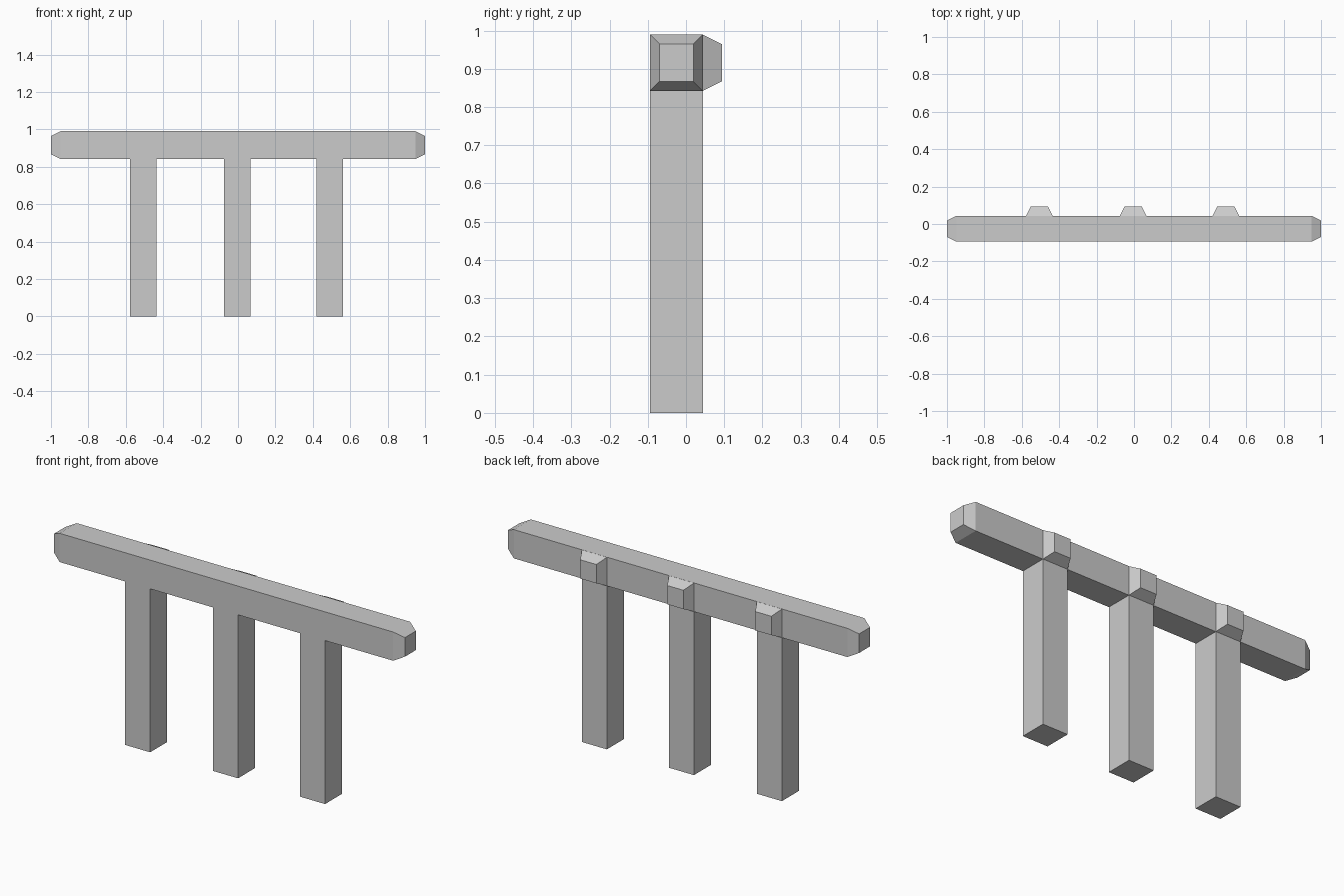
import bpy
import bmesh
from mathutils import Vector

cube = bpy.data.objects.get("Cube")
if cube:
    bpy.data.objects.remove(cube, do_unlink=True)

# Single plain grey
grey = bpy.data.materials.new("light_grey")
grey.use_nodes = True
colour = (0.6, 0.6, 0.6, 1)
grey.diffuse_color = colour
grey.node_tree.nodes["Principled BSDF"].inputs["Base Color"].default_value = colour

FRONT, BACK = -0.094, 0.044      # beam depth
BOTTOM, TOP = 0.842, 0.99        # beam height
BEVEL, INSET = 0.05, 0.025       # tapered end length and inset
POST_HALF = 0.071


def box(name, low, high, open_side=None, taper=()):
    """Box with an optional open side, and tapered caps on the listed sides."""
    low, high = Vector(low), Vector(high)
    centre, size = (low + high) / 2, high - low
    bm = bmesh.new()
    bmesh.ops.create_cube(bm, size=1)
    for v in bm.verts:
        v.co = centre + v.co * size
    bm.normal_update()

    # Extrude each tapered cap outwards and draw its rim in
    for side in map(Vector, taper):
        face = next(f for f in bm.faces if f.normal.dot(side) > 0.99)
        mid = face.calc_center_median()
        cap = bmesh.ops.extrude_discrete_faces(bm, faces=[face])["faces"][0]
        for v in cap.verts:
            offset = v.co - mid
            for axis in range(3):
                if abs(offset[axis]) > INSET:
                    v.co[axis] -= INSET if offset[axis] > 0 else -INSET
            v.co += side * BEVEL
        bm.normal_update()

    # Remove the hidden face where this part meets another
    if open_side:
        hidden = [f for f in bm.faces if f.normal.dot(Vector(open_side)) > 0.99]
        bmesh.ops.delete(bm, geom=hidden, context="FACES")
    mesh = bpy.data.meshes.new(name)
    bm.to_mesh(mesh)
    bm.free()
    mesh.materials.append(grey)
    obj = bpy.data.objects.new(name, mesh)
    bpy.context.collection.objects.link(obj)
    return obj


# Top rail with tapered ends
box("top_rail", (BEVEL - 1, FRONT, BOTTOM), (1 - BEVEL, BACK, TOP),
    taper=[(1, 0, 0), (-1, 0, 0)])

# Posts, each with a tapered stub behind the rail
for label, x in (("right", -0.506), ("middle", -0.005), ("left", 0.491)):
    x0, x1 = x - POST_HALF, x + POST_HALF
    box(label + "_post", (x0, FRONT, 0), (x1, BACK, BOTTOM), open_side=(0, 0, 1))
    # The thin root sits inside the rail, so only the taper shows
    box(label + "_rear_stub", (x0, BACK - 0.01, BOTTOM + 0.0005),
        (x1, BACK, TOP - 0.0005), open_side=(0, -1, 0), taper=[(0, 1, 0)])
